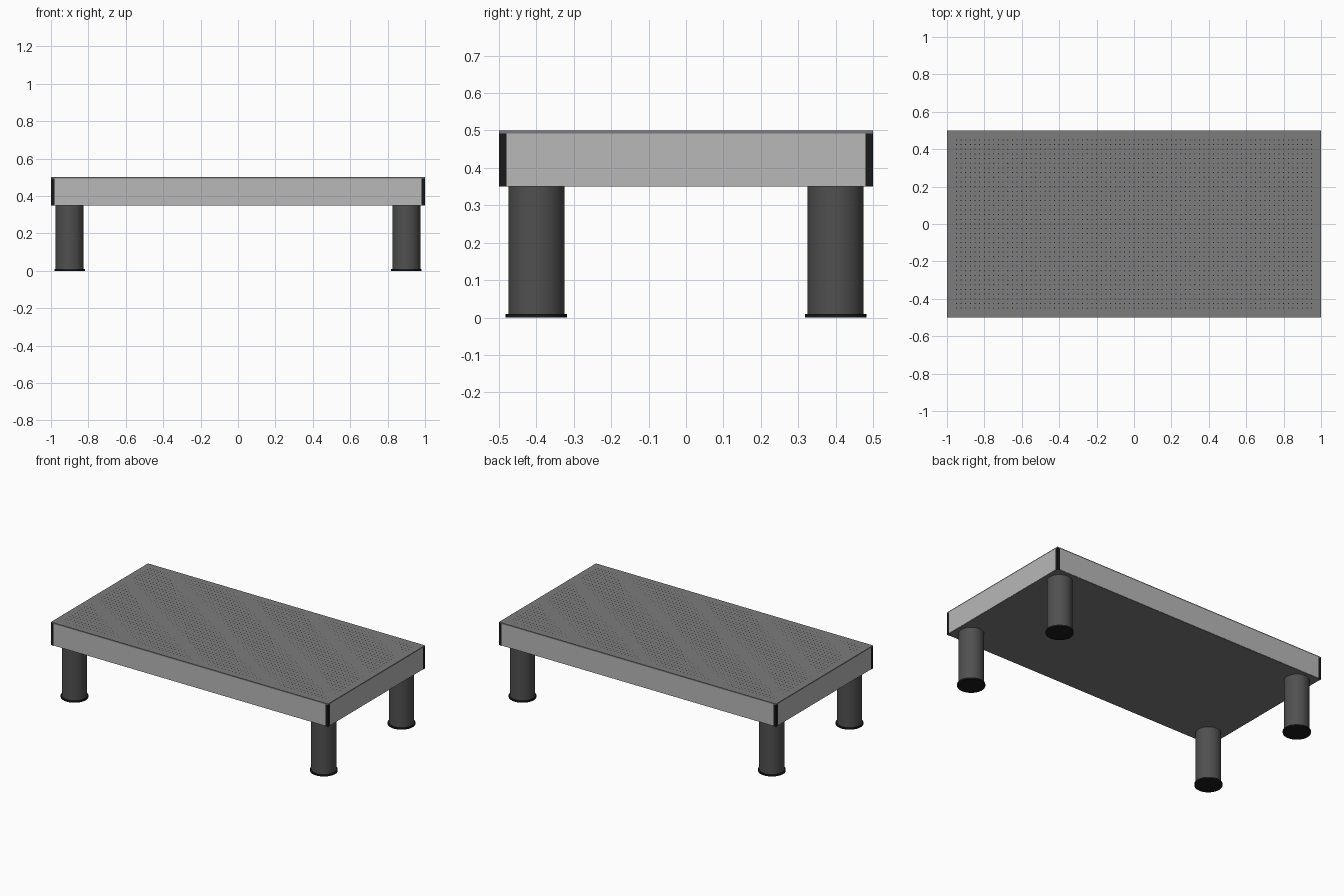
import bpy, bmesh
from mathutils import Matrix

if "Cube" in bpy.data.objects:
    bpy.data.objects.remove(bpy.data.objects["Cube"])


def material(name, v):
    m = bpy.data.materials.new(name)
    m.diffuse_color = (v, v, v, 1)
    m.use_nodes = True
    m.node_tree.nodes["Principled BSDF"].inputs["Base Color"].default_value = m.diffuse_color
    return m


STEEL = material("steel", 0.2)
SIDE = material("side_grey", 0.48)
LEG = material("leg_grey", 0.08)
BLACK = material("black", 0.01)


def finish(bm, name, mat, smooth=False):
    mesh = bpy.data.meshes.new(name)
    bm.to_mesh(mesh)
    bm.free()
    ob = bpy.data.objects.new(name, mesh)
    bpy.context.collection.objects.link(ob)
    mesh.materials.append(mat)
    if smooth:
        bpy.ops.object.select_all(action="DESELECT")
        ob.select_set(True)
        bpy.context.view_layer.objects.active = ob
        bpy.ops.object.shade_smooth_by_angle()
    return ob


def box(name, x, y, z, mat):
    bm = bmesh.new()
    size = (x[1] - x[0], y[1] - y[0], z[1] - z[0])
    mid = (sum(x) / 2, sum(y) / 2, sum(z) / 2)
    bmesh.ops.create_cube(bm, size=1, matrix=Matrix.Translation(mid) @ Matrix.Diagonal((*size, 1)))
    return finish(bm, name, mat)


def cylinder(name, x, y, z0, z1, r, mat):
    bm = bmesh.new()
    bmesh.ops.create_cone(bm, cap_ends=True, segments=48, radius1=r, radius2=r, depth=z1 - z0,
                          matrix=Matrix.Translation((x, y, (z0 + z1) / 2)))
    return finish(bm, name, mat, True)


# Skins and core of the slab
box("top_plate", (-1, 1), (-.5, .5), (.492, .5), STEEL)
box("bottom_plate", (-.998, .998), (-.498, .498), (.35, .355), STEEL)

# Side panels between the black corners
for s, n in ((-1, "front"), (1, "back")):
    box(n + "_panel", (-.98, .98), sorted((s * .48, s * .5)), (.352, .492), SIDE)
for s, n in ((-1, "left"), (1, "right")):
    box(n + "_panel", sorted((s * .98, s * 1)), (-.48, .48), (.352, .492), SIDE)

# Corner posts, legs and feet
for sx, nx in ((-1, "left"), (1, "right")):
    for sy, ny in ((-1, "front"), (1, "back")):
        tag = f"{ny}_{nx}_"
        box(tag + "corner", sorted((sx * .98, sx)), sorted((sy * .48, sy * .5)), (.35, .498), BLACK)
        cylinder(tag + "leg", sx * .9, sy * .4, .01, .35, .075, LEG)
        cylinder(tag + "foot", sx * .9, sy * .4, 0, .01, .082, BLACK)

# Grid of mounting holes, 0.025 pitch
bm = bmesh.new()
for i in range(-38, 39):
    for j in range(-18, 19):
        bmesh.ops.create_circle(bm, cap_ends=True, segments=8, radius=.003,
                                matrix=Matrix.Translation((i * .025, j * .025, .5004)))
finish(bm, "mounting_holes", BLACK)
